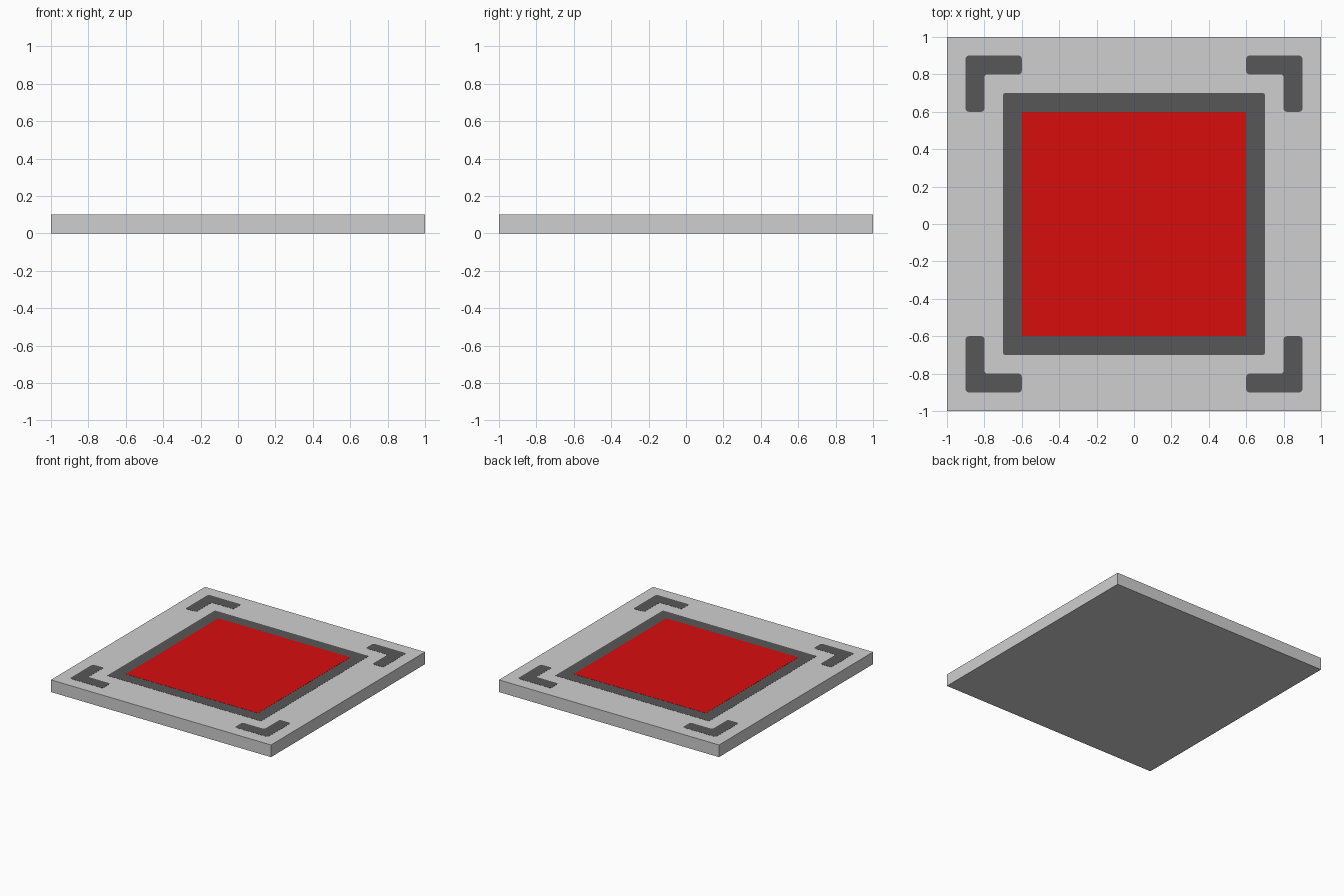
import bpy, bmesh

if "Cube" in bpy.data.objects:
    bpy.data.objects.remove(bpy.data.objects["Cube"])


def material(name, srgb):
    lin = [((c / 255 + 0.055) / 1.055) ** 2.4 if c > 10 else c / 255 / 12.92 for c in srgb]
    m = bpy.data.materials.new(name)
    m.diffuse_color = (*lin, 1)
    m.use_nodes = True
    m.node_tree.nodes["Principled BSDF"].inputs["Base Color"].default_value = m.diffuse_color
    return m


LIGHT = material("light_grey", (207, 207, 207))
DARK = material("dark_grey", (87, 87, 87))
RED = material("red", (217, 13, 13))


def slab(name, outline, z0, z1, mat, radius=0):
    """Extrude a flat outline from z0 to z1, rounding its corners if asked."""
    bm = bmesh.new()
    face = bm.faces.new([bm.verts.new((x, y, z0)) for x, y in outline])
    if radius:
        bmesh.ops.bevel(bm, geom=bm.verts[:], offset=radius, segments=3,
                        profile=0.5, affect='VERTICES')
    top = bmesh.ops.extrude_face_region(bm, geom=bm.faces[:], use_keep_orig=True)
    for v in (g for g in top["geom"] if isinstance(g, bmesh.types.BMVert)):
        v.co.z = z1
    bmesh.ops.recalc_face_normals(bm, faces=bm.faces[:])
    mesh = bpy.data.meshes.new(name)
    bm.to_mesh(mesh)
    bm.free()
    mesh.materials.append(mat)
    ob = bpy.data.objects.new(name, mesh)
    bpy.context.collection.objects.link(ob)
    return ob


def square(h):
    return [(-h, -h), (h, -h), (h, h), (-h, h)]


TOP = 0.1

# Base tile
slab("base_tile", square(1), 0, TOP, LIGHT)

# Dark border and red centre, as thin plates
slab("centre_border", square(0.7), TOP - 0.002, TOP + 0.001, DARK, 0.01)
slab("centre_panel", square(0.6), TOP - 0.002, TOP + 0.002, RED)

# L-shaped corner marks, mirrored to all four corners
ell = [(0.6, 0.9), (0.6, 0.8), (0.8, 0.8), (0.8, 0.6), (0.9, 0.6), (0.9, 0.9)]
for sx, x_name in ((-1, "left"), (1, "right")):
    for sy, y_name in ((-1, "front"), (1, "back")):
        slab(f"corner_mark_{y_name}_{x_name}", [(x * sx, y * sy) for x, y in ell],
             TOP - 0.002, TOP + 0.001, DARK, 0.015)
